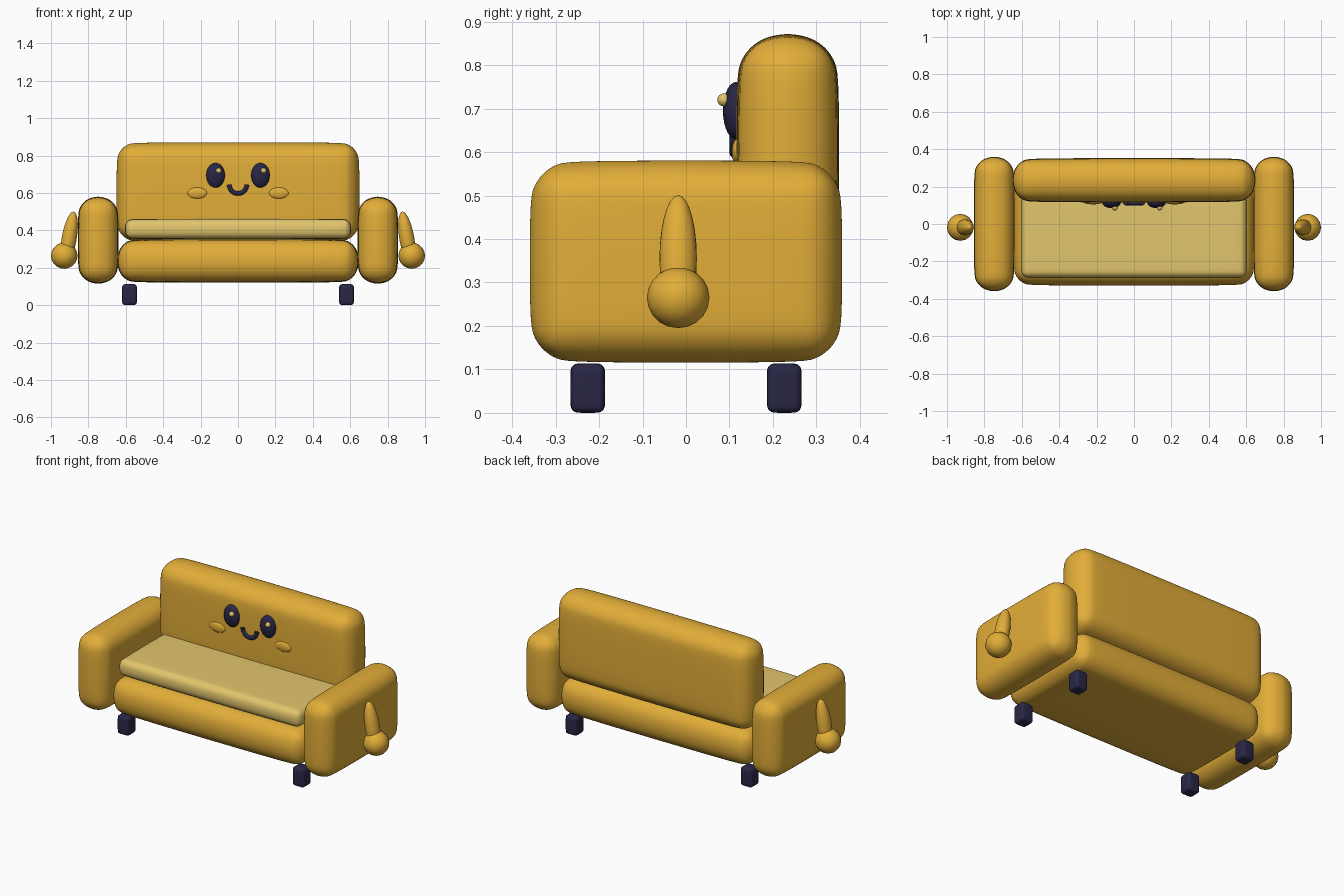
import bpy
import math

if "Cube" in bpy.data.objects:
    bpy.data.objects.remove(bpy.data.objects["Cube"], do_unlink=True)


def material(name, rgb):
    mat = bpy.data.materials.new(name)
    mat.use_nodes = True
    mat.diffuse_color = (*rgb, 1)
    mat.node_tree.nodes["Principled BSDF"].inputs["Base Color"].default_value = (*rgb, 1)
    return mat


mustard = material("mustard fabric", (0.76, 0.42, 0.04))
cream = material("cream fabric", (0.76, 0.56, 0.15))
navy = material("dark navy", (0.022, 0.02, 0.06))


def finish(name, mat):
    obj = bpy.context.object
    obj.name = name
    obj.data.materials.append(mat)
    return obj


def soft_box(name, x, y, z, mat, radius, levels=2):
    """Rounded box given by its (low, high) extents on each axis."""
    spans = (x, y, z)
    bpy.ops.mesh.primitive_cube_add(size=1, location=[sum(s) / 2 for s in spans])
    obj = finish(name, mat)
    obj.scale = [s[1] - s[0] for s in spans]
    bpy.ops.object.transform_apply(location=False, rotation=False, scale=True)
    bevel = obj.modifiers.new("round", "BEVEL")
    bevel.width = radius
    bevel.segments = 4
    subsurf = obj.modifiers.new("plump", "SUBSURF")
    subsurf.levels = subsurf.render_levels = levels
    bpy.ops.object.shade_smooth()
    return obj


def ball(name, centre, radii, mat, tilt=0, segments=24):
    bpy.ops.mesh.primitive_uv_sphere_add(segments=segments, ring_count=segments // 2 + 2,
                                         location=centre, rotation=(0, tilt, 0))
    obj = finish(name, mat)
    obj.scale = radii
    bpy.ops.object.shade_smooth()
    return obj


# Sofa body
soft_box("seat_base", (-0.645, 0.645), (-0.33, 0.33), (0.12, 0.355), mustard, 0.1)
soft_box("seat_cushion", (-0.605, 0.605), (-0.29, 0.17), (0.353, 0.463), mustard, 0.045).data.materials[0] = cream
soft_box("backrest", (-0.65, 0.65), (0.115, 0.353), (0.34, 0.872), mustard, 0.105)

# Armrests, little arms, hands and legs on both sides
for side, label in ((1, "left"), (-1, "right")):
    soft_box(label + "_armrest", sorted((side * 0.638, side * 0.857)), (-0.36, 0.36),
             (0.115, 0.581), mustard, 0.1)
    ball(label + "_arm", (side * 0.903, -0.018, 0.355), (0.04, 0.043, 0.148), mustard,
         tilt=-side * 0.17)
    ball(label + "_hand", (side * 0.929, -0.018, 0.265), (0.071, 0.072, 0.07), mustard, segments=16)
    for y, end in ((-0.226, "front"), (0.226, "back")):
        soft_box(f"{label}_{end}_leg", (side * 0.58 - 0.04, side * 0.58 + 0.04),
                 (y - 0.04, y + 0.04), (0, 0.114), navy, 0.018, 1)

    # Face details
    ball(label + "_eye", (side * 0.12, 0.115, 0.695), (0.05, 0.03, 0.066), navy)
    ball(label + "_eye_glint", (side * 0.12 + 0.017, 0.087, 0.72), (0.015, 0.015, 0.015), cream, segments=12)
    ball(label + "_cheek", (side * 0.218, 0.118, 0.6), (0.053, 0.013, 0.03), mustard)

# Smile
curve = bpy.data.curves.new("smile", "CURVE")
curve.dimensions = "3D"
curve.bevel_depth = 0.012
curve.use_fill_caps = True
spline = curve.splines.new("POLY")
steps = 16
spline.points.add(steps)
for i, point in enumerate(spline.points):
    a = math.pi * (1 + i / steps)
    point.co = (0.047 * math.cos(a), 0.112, 0.645 + 0.047 * math.sin(a), 1)
smile = bpy.data.objects.new("smile", curve)
curve.materials.append(navy)
bpy.context.collection.objects.link(smile)
